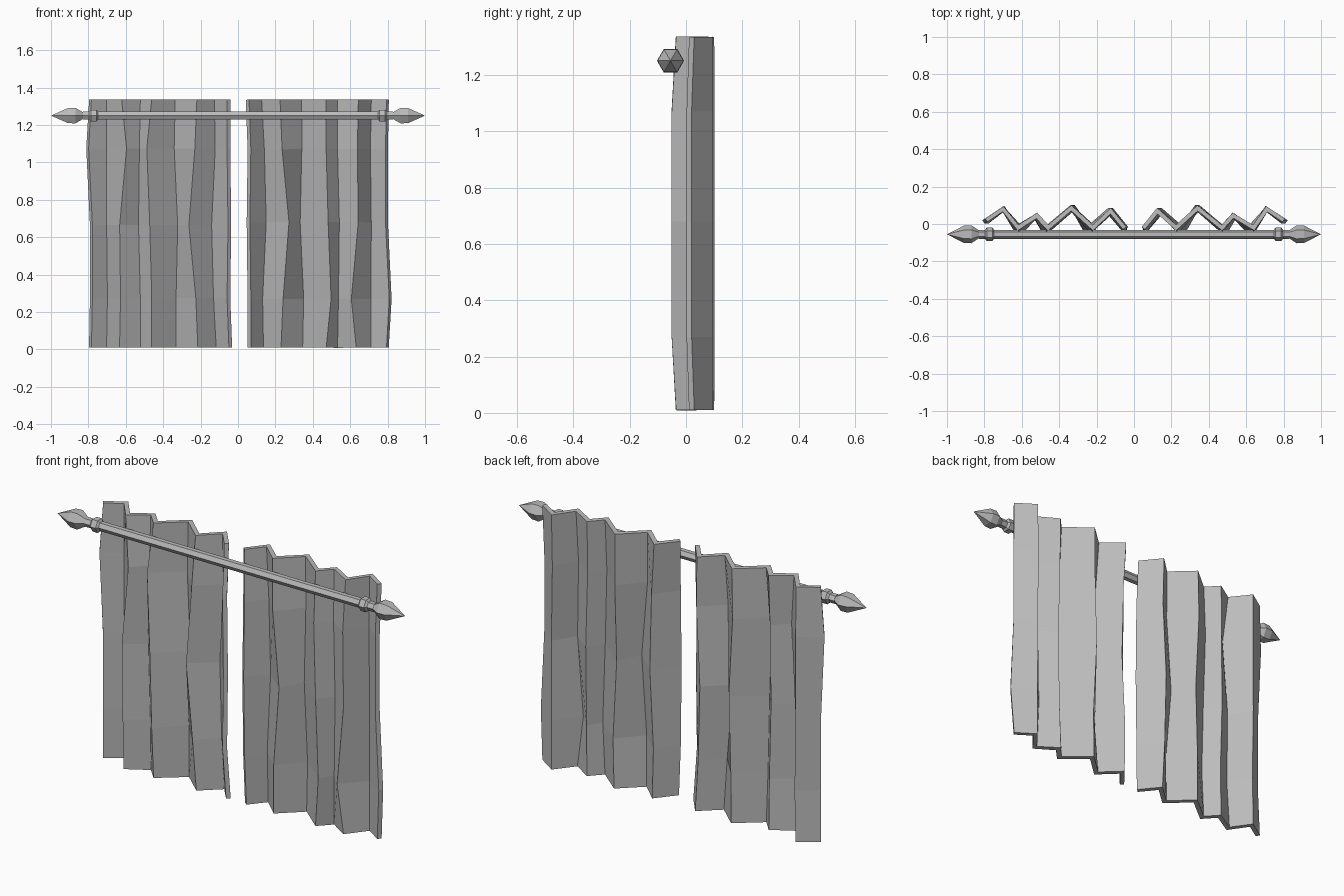
import bpy, bmesh, math
from mathutils import Matrix

cube = bpy.data.objects.get("Cube")
if cube:
    bpy.data.objects.remove(cube, do_unlink=True)

grey = bpy.data.materials.new("plain grey")
grey.use_nodes = True
colour = (0.5, 0.5, 0.5, 1)
grey.diffuse_color = colour
grey.node_tree.nodes["Principled BSDF"].inputs["Base Color"].default_value = colour


def finish(name, bm):
    bmesh.ops.recalc_face_normals(bm, faces=bm.faces)
    mesh = bpy.data.meshes.new(name)
    bm.to_mesh(mesh)
    bm.free()
    mesh.materials.append(grey)
    obj = bpy.data.objects.new(name, mesh)
    bpy.context.collection.objects.link(obj)
    return obj


# Pleated cloth: x of each fold line at five heights, and depth of each fold
HEIGHTS = [0.01, 0.27, 0.68, 1.07, 1.335]
DEPTHS = [-0.022, 0.07, -0.02, 0.085, -0.02, 0.045, -0.02, 0.08, 0.02]
FOLDS = [
    [0.06, 0.135, 0.23, 0.345, 0.47, 0.53, 0.63, 0.71, 0.80],
    [0.06, 0.13, 0.24, 0.35, 0.495, 0.535, 0.605, 0.71, 0.815],
    [0.055, 0.15, 0.27, 0.33, 0.48, 0.54, 0.64, 0.71, 0.795],
    [0.06, 0.14, 0.235, 0.34, 0.47, 0.53, 0.635, 0.705, 0.795],
    [0.05, 0.125, 0.225, 0.34, 0.47, 0.53, 0.64, 0.71, 0.80],
]


def curtain(name, turned):
    bm = bmesh.new()
    rows = []
    for i, (z, xs) in enumerate(zip(HEIGHTS, FOLDS)):
        inner = 0 < i < len(HEIGHTS) - 1
        rows.append([bm.verts.new((x, y * 1.15 - 0.012 if inner else y, z))
                     for x, y in zip(xs, DEPTHS)])
    for low, high in zip(rows, rows[1:]):
        for j in range(len(low) - 1):
            bm.faces.new((low[j], low[j + 1], high[j + 1], high[j]))
    # The second panel is the first turned upside down about the depth axis
    if turned:
        bm.transform(Matrix.Translation((0.01, 0, 1.345))
                     @ Matrix.Rotation(math.pi, 4, 'Y'))
    obj = finish(name, bm)
    cloth = obj.modifiers.new("cloth thickness", 'SOLIDIFY')
    cloth.thickness = 0.022
    cloth.offset = 0
    cloth.use_even_offset = True
    return obj


curtain("left_curtain", False)
curtain("right_curtain", True)


# Six-sided turned parts along the x axis
def lathe(name, profile, sides=6):
    bm = bmesh.new()
    rings = []
    for x, r in profile:
        if r == 0:
            rings.append([bm.verts.new((x, 0, 0))])
        else:
            rings.append([bm.verts.new((x, r * math.cos(k * math.tau / sides),
                                        r * math.sin(k * math.tau / sides)))
                          for k in range(sides)])
    for a, b in zip(rings, rings[1:]):
        for k in range(sides):
            n = (k + 1) % sides
            corners = [a[k % len(a)], a[n % len(a)], b[n % len(b)], b[k % len(b)]]
            bm.faces.new(list(dict.fromkeys(corners)))
    for ring in (rings[0], rings[-1]):
        if len(ring) > 1:
            bm.faces.new(ring)
    obj = finish(name, bm)
    obj.location = (0, -0.055, 1.25)
    return obj


lathe("curtain_rod", [(-0.83, 0.024), (0.83, 0.024)])
for side, s in (("left", 1), ("right", -1)):
    lathe(side + "_collar", [(s * 0.748, 0.024), (s * 0.757, 0.036),
                             (s * 0.787, 0.036), (s * 0.797, 0.024)])
    lathe(side + "_finial", [(s * 0.81, 0.02), (s * 0.83, 0.022), (s * 0.87, 0.048),
                             (s * 0.91, 0.046), (s, 0)])
